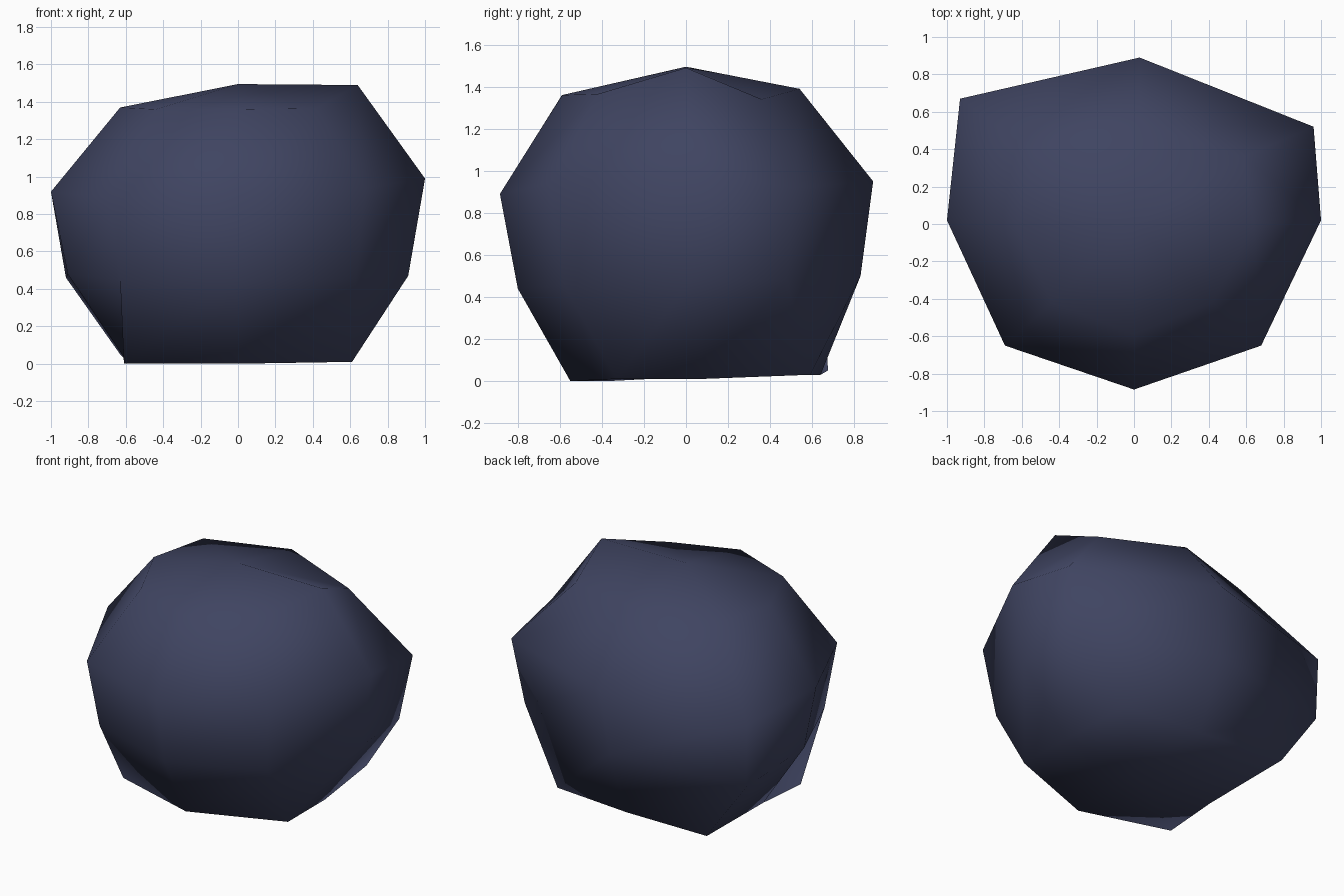
import bpy, bmesh

if "Cube" in bpy.data.objects:
    bpy.data.objects.remove(bpy.data.objects["Cube"])

# Four hand-shaped rings of eight points, going round from +x, bottom to top
rings = [
    [(.61, .07, .01), (.56, .59, .03), (0, .64, .03), (-.63, .675, .05),
     (-.6, .02, .02), (-.61, -.37, 0), (-.01, -.55, 0), (.61, -.33, .01)],
    [(.91, .02, .47), (.885, .48, .48), (0, .83, .5), (-.92, .66, .46),
     (-.91, .02, .48), (-.63, -.6, .445), (0, -.8, .44), (.63, -.58, .455)],
    [(1, .02, .99), (.96, .52, .92), (.03, .89, .95), (-.93, .67, .885),
     (-1, .02, .92), (-.69, -.65, .885), (0, -.885, .89), (.68, -.65, .94)],
    [(.64, 0, 1.49), (.585, .36, 1.34), (.03, .54, 1.39), (-.53, .38, 1.375),
     (-.63, -.01, 1.37), (-.44, -.42, 1.36), (0, -.59, 1.36), (.42, -.42, 1.365)],
]

# Boulder: skin the rings and fan-close both ends, like an uneven sphere
bm = bmesh.new()
loops = [[bm.verts.new(p) for p in ring] for ring in rings]
bottom = bm.verts.new((0, 0, .02))
top = bm.verts.new((0, 0, 1.495))
for i in range(8):
    j = (i + 1) % 8
    for lo, hi in zip(loops, loops[1:]):
        bm.faces.new((lo[i], lo[j], hi[j], hi[i]))
    bm.faces.new((bottom, loops[0][j], loops[0][i]))
    bm.faces.new((top, loops[-1][i], loops[-1][j]))
bmesh.ops.recalc_face_normals(bm, faces=bm.faces)
for f in bm.faces:
    f.smooth = True

mesh = bpy.data.meshes.new("boulder")
bm.to_mesh(mesh)
bm.free()

# Single dark slate blue colour
mat = bpy.data.materials.new("dark slate blue")
mat.diffuse_color = (.05, .058, .12, 1)
mat.use_nodes = True
mat.node_tree.nodes["Principled BSDF"].inputs["Base Color"].default_value = mat.diffuse_color
mesh.materials.append(mat)
boulder = bpy.data.objects.new("boulder", mesh)
bpy.context.collection.objects.link(boulder)
